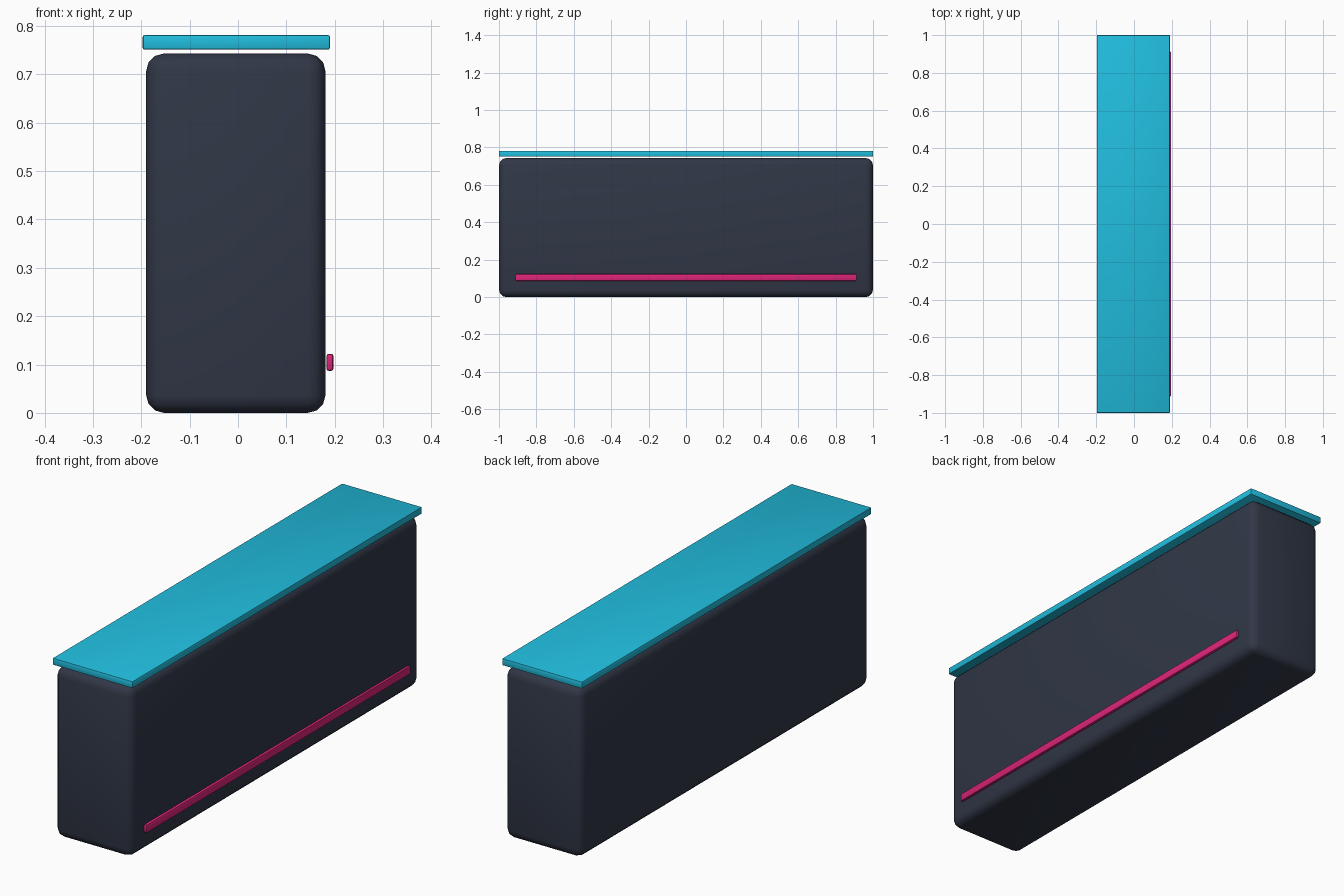
import bpy, math

if "Cube" in bpy.data.objects:
    bpy.data.objects.remove(bpy.data.objects["Cube"])


def material(name, color):
    m = bpy.data.materials.new(name)
    m.diffuse_color = (*color, 1)
    m.use_nodes = True
    m.node_tree.nodes["Principled BSDF"].inputs["Base Color"].default_value = m.diffuse_color
    return m


def rounded_box(name, lo, hi, radius, segments, mat):
    """Box between two corners with bevelled edges."""
    center = [(a + b) / 2 for a, b in zip(lo, hi)]
    bpy.ops.mesh.primitive_cube_add(size=1, location=center)
    ob = bpy.context.object
    ob.name = name
    ob.scale = [b - a for a, b in zip(lo, hi)]
    bpy.ops.object.transform_apply(location=False, rotation=False, scale=True)
    bevel = ob.modifiers.new("Bevel", 'BEVEL')
    bevel.width = radius
    bevel.segments = segments
    bpy.ops.object.modifier_apply(modifier=bevel.name)
    ob.data.materials.append(mat)
    bpy.ops.object.shade_smooth_by_angle(angle=math.radians(40))
    return ob


dark = material("dark_slate", (0.03, 0.038, 0.062))
cyan = material("cyan", (0.015, 0.51, 0.73))
pink = material("magenta", (0.72, 0.018, 0.19))

# Counter body
rounded_box("counter_body", (-0.19, -0.999, 0), (0.181, 0.999, 0.743), 0.037, 3, dark)
# Counter top, floating just above the body
rounded_box("counter_top", (-0.197, -1, 0.751), (0.19, 1, 0.781), 0.004, 2, cyan)
# Accent strip low on the right side
rounded_box("accent_strip", (0.183, -0.912, 0.087), (0.197, 0.912, 0.122), 0.004, 2, pink)
